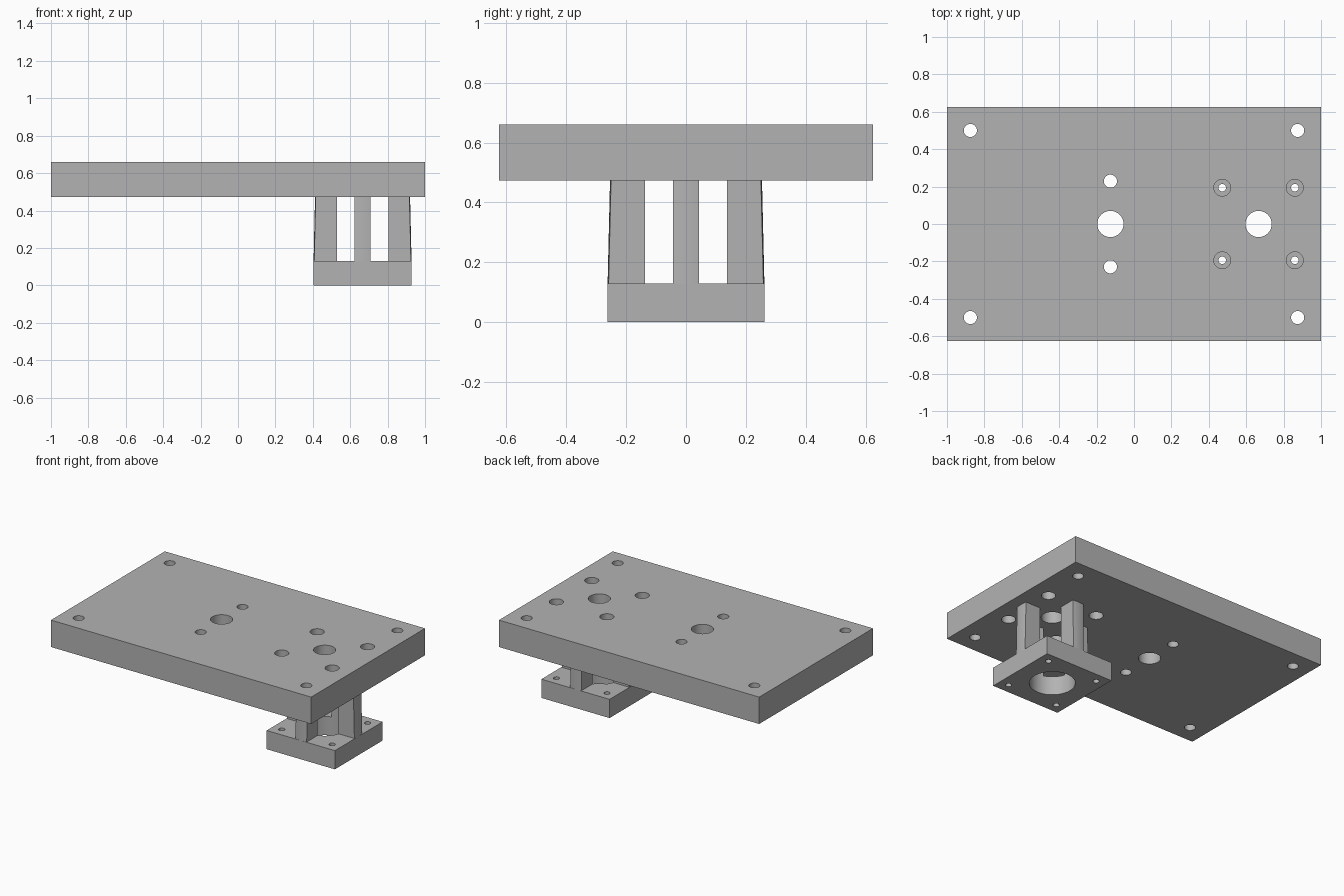
import bpy, bmesh, math
from mathutils import Matrix, Vector

if "Cube" in bpy.data.objects:
    bpy.data.objects.remove(bpy.data.objects["Cube"], do_unlink=True)

GREY = (0.45, 0.45, 0.45, 1)
mat = bpy.data.materials.new("plain_grey")
mat.use_nodes = True
mat.diffuse_color = GREY
mat.node_tree.nodes["Principled BSDF"].inputs["Base Color"].default_value = GREY

CX = 0.666                 # centre of the mount along x
BASE_TOP, PLATE_LOW, PLATE_TOP = 0.13, 0.473, 0.66
BORE = 0.144               # bore radius of the base


def make_object(name, bm):
    bmesh.ops.recalc_face_normals(bm, faces=bm.faces)
    mesh = bpy.data.meshes.new(name)
    bm.to_mesh(mesh)
    bm.free()
    mesh.materials.append(mat)
    obj = bpy.data.objects.new(name, mesh)
    bpy.context.collection.objects.link(obj)
    return obj


def smooth(obj):
    bpy.ops.object.select_all(action="DESELECT")
    obj.select_set(True)
    bpy.context.view_layer.objects.active = obj
    bpy.ops.object.shade_smooth_by_angle(angle=math.radians(30))


def drilled_slab(name, cx, half_x, half_y, z0, z1, holes):
    """Box with round through holes given as (x, y, radius)."""
    bm = bmesh.new()
    place = Matrix.Translation((cx, 0, (z0 + z1) / 2))
    size = Matrix.Diagonal((2 * half_x, 2 * half_y, z1 - z0, 1))
    bmesh.ops.create_cube(bm, size=1, matrix=place @ size)
    slab = make_object(name, bm)
    bm = bmesh.new()
    for x, y, r in holes:
        bmesh.ops.create_cone(bm, cap_ends=True, segments=48, radius1=r, radius2=r,
                              depth=z1 - z0 + 0.1,
                              matrix=Matrix.Translation((x, y, (z0 + z1) / 2)))
    cutter = make_object(name + "_cutter", bm)
    cutter.hide_render = True
    mod = slab.modifiers.new("holes", "BOOLEAN")
    mod.operation, mod.solver, mod.object = "DIFFERENCE", "EXACT", cutter
    bpy.context.view_layer.objects.active = slab
    bpy.ops.object.modifier_apply(modifier=mod.name)
    bpy.data.objects.remove(cutter, do_unlink=True)
    smooth(slab)


def corners(cx, dx, dy, r):
    return [(cx + sx * dx, sy * dy, r) for sx in (-1, 1) for sy in (-1, 1)]


# Large top plate with corner, centre and mount holes
centre_holes = [(-0.126, 0, 0.07), (-0.126, 0.229, 0.035), (-0.126, -0.229, 0.035)]
drilled_slab("top_plate", 0, 1, 0.625, PLATE_LOW, PLATE_TOP,
             corners(0, 0.875, 0.5, 0.035) + centre_holes
             + [(CX, 0, 0.07)] + corners(CX, 0.194, 0.194, 0.045))

# Square mount base with a wide bore and screw holes
drilled_slab("mount_base", CX, 0.262, 0.262, 0, BASE_TOP,
             [(CX, 0, BORE)] + corners(CX, 0.194, 0.194, 0.02))


def post_outline(outer, half, steps=8):
    """Plan of a post: arc outside, arc inside, parallel flanks."""
    ys = [half * (2 * i / steps - 1) for i in range(steps + 1)]
    arc = lambda r: [(math.sqrt(r * r - y * y), y) for y in ys]
    return arc(outer) + arc(BORE)[::-1]


# Four posts with a slightly tapered outer face
for i, side in enumerate(("left", "back", "right", "front")):
    turn = Matrix.Translation((CX, 0, 0)) @ Matrix.Rotation(i * math.pi / 2, 4, "Z")
    bm = bmesh.new()
    rings = [[bm.verts.new(turn @ Vector((x, y, z))) for x, y in post_outline(r, 0.043)]
             for r, z in ((0.262, BASE_TOP), (0.254, PLATE_LOW))]
    bm.faces.new(rings[0])
    bm.faces.new(rings[1])
    n = len(rings[0])
    for k in range(n):
        j = (k + 1) % n
        bm.faces.new((rings[0][k], rings[0][j], rings[1][j], rings[1][k]))
    smooth(make_object(side + "_post", bm))
